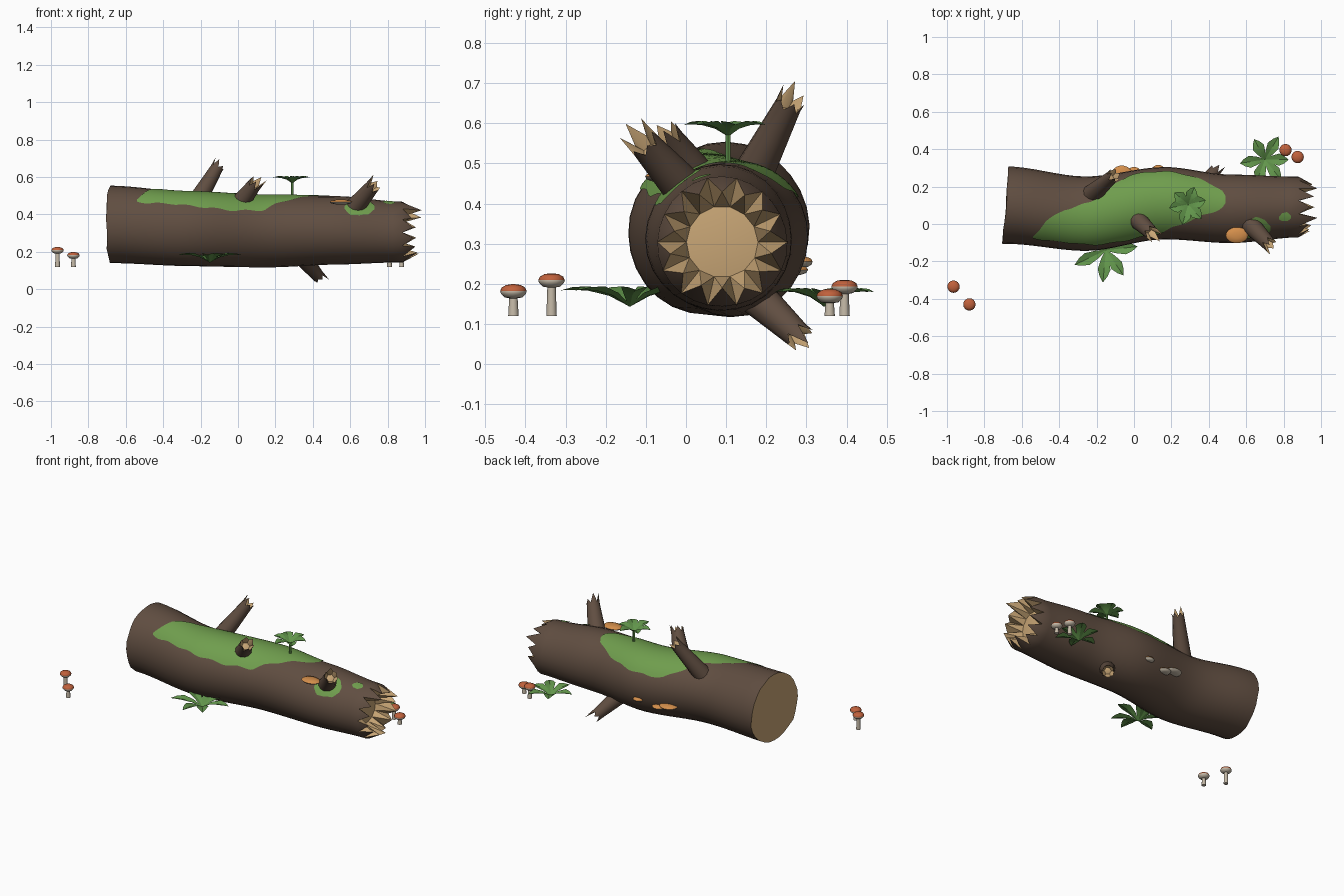
import bpy, bmesh, math, random
from mathutils import Vector

if "Cube" in bpy.data.objects:
    bpy.data.objects.remove(bpy.data.objects["Cube"])

random.seed(4)


def mat(name, rgb):
    m = bpy.data.materials.new(name)
    m.diffuse_color = (*rgb, 1)
    m.use_nodes = True
    m.node_tree.nodes["Principled BSDF"].inputs["Base Color"].default_value = m.diffuse_color
    return m


BARK = mat("bark_brown", (.118, .076, .053))
WOOD = mat("split_wood_tan", (.58, .38, .18))
MOSS = mat("moss_green", (.16, .34, .075))
LEAF = mat("leaf_green", (.12, .30, .07))
CAP = mat("cap_red", (.53, .12, .045))
SHELF = mat("shelf_orange", (.65, .27, .07))
PALE = mat("pale_stem", (.56, .49, .39))


def finish(bm, name, mats, angle=40, recalc=True):
    if recalc:
        bmesh.ops.recalc_face_normals(bm, faces=bm.faces)
    me = bpy.data.meshes.new(name)
    bm.to_mesh(me)
    bm.free()
    for m in mats:
        me.materials.append(m)
    ob = bpy.data.objects.new(name, me)
    bpy.context.collection.objects.link(ob)
    bpy.ops.object.select_all(action='DESELECT')
    ob.select_set(True)
    bpy.context.view_layer.objects.active = ob
    bpy.ops.object.shade_smooth_by_angle(angle=math.radians(angle))
    return ob


def interp(table, x, soft=True):
    """Eased interpolation of rows (x, values...)."""
    x = min(max(x, table[0][0]), table[-1][0])
    for a, b in zip(table, table[1:]):
        if x <= b[0]:
            t = (x - a[0]) / (b[0] - a[0])
            if soft:
                t = t * t * (3 - 2 * t)
            return [p + (q - p) * t for p, q in zip(a[1:], b[1:])]


# Log centre line: x, centre y, centre z, radius
SPINE = [(-.69, .10, .345, .207), (-.26, .053, .324, .199), (.17, .113, .312, .193),
         (.52, .083, .314, .183), (.88, .09, .304, .162)]


def on_log(x, a, off=0.0):
    """Point on the bark; angle a runs from the front over the top."""
    cy, cz, r = interp(SPINE, x)
    r = r * (1 + .012 * math.sin(3 * a + 4 * x)) + off
    return Vector((x, cy - r * math.cos(a), cz + r * math.sin(a)))


def skin(bm, rings):
    n = len(rings[0])
    for r0, r1 in zip(rings, rings[1:]):
        for i in range(n):
            bm.faces.new((r0[i], r0[(i + 1) % n], r1[(i + 1) % n], r1[i]))


def splinter(bm, ring, axis, lengths, tip_scale, inner_scale, depth):
    """Broken end: bark-backed points around a hollow of bare wood."""
    n = len(ring) // 2
    c = sum((v.co for v in ring), Vector()) / len(ring)
    inner = [bm.verts.new(c + (ring[2 * i].co - c) * inner_scale - axis * depth)
             for i in range(n)]
    tips = []
    for i in range(n):
        out = (ring[2 * i + 1].co - c) * (tip_scale * random.uniform(.93, 1.07))
        tips.append(bm.verts.new(c + out + axis * random.uniform(*lengths)))
    heart = bm.verts.new(c - axis * depth * .75)
    for i in range(n):
        j = (i + 1) % n
        a, m, b = ring[2 * i], ring[2 * i + 1], ring[2 * j]
        bm.faces.new((a, m, tips[i]))
        bm.faces.new((m, b, tips[i]))
        for f in ((a, tips[i], inner[i]), (tips[i], b, inner[j]),
                  (tips[i], inner[j], inner[i]), (inner[i], inner[j], heart)):
            bm.faces.new(f).material_index = 1


# Log trunk with sawn left end and splintered right end
SIDES, STEPS = 28, 30
bm = bmesh.new()
rings = []
for k in range(STEPS + 1):
    x = -.685 + 1.565 * k / STEPS
    ring = []
    for i in range(SIDES):
        p = on_log(x, 2 * math.pi * i / SIDES)
        if k == 0:
            p.x += (p.y - .1) * .08 + random.uniform(-.005, .005)
        ring.append(bm.verts.new(p))
    rings.append(ring)
skin(bm, rings)
bm.faces.new(rings[0]).material_index = 1
splinter(bm, rings[-1], Vector((1, 0, 0)), (.045, .11), .76, .55, .05)
finish(bm, "log", [BARK, WOOD])


# Broken branch stubs: base, end, base radius, end radius
def branch(name, a, b, ra, rb):
    a, b = Vector(a), Vector(b)
    axis = (b - a).normalized()
    u = axis.orthogonal().normalized()
    v = axis.cross(u)
    bm = bmesh.new()
    rings = []
    for t in (0, .35, .7, 1):
        r = ra + (rb - ra) * t
        rings.append([bm.verts.new(a.lerp(b, t) + r * (u * math.cos(q) + v * math.sin(q)))
                      for q in (2 * math.pi * i / 12 for i in range(12))])
    skin(bm, rings)
    splinter(bm, rings[-1], axis, (.015, .065), 1.05, .6, .02)
    finish(bm, name, [BARK, WOOD])


branch("branch_back", (-.26, .13, .40), (-.115, .255, .645), .058, .034)
branch("branch_middle", (-.02, .06, .42), (.085, -.04, .555), .056, .038)
branch("branch_right", (.60, .02, .41), (.715, -.10, .545), .056, .038)
branch("branch_under", (.32, .14, .2), (.425, .275, .075), .052, .034)


# Moss: thin sheets hugging the bark, rows of x, lower angle, upper angle
def moss(name, table, steps, rows):
    bm = bmesh.new()
    grid = []
    x0, x1 = table[0][0], table[-1][0]
    for k in range(steps + 1):
        x = x0 + (x1 - x0) * k / steps
        lo, hi = interp(table, x, False)
        wob = 1.5 * math.sin(40 * x)
        grid.append([bm.verts.new(on_log(x, math.radians(lo + wob + (hi - lo) * i / rows), .004))
                     for i in range(rows + 1)])
    for g0, g1 in zip(grid, grid[1:]):
        for i in range(rows):
            bm.faces.new((g0[i], g1[i], g1[i + 1], g0[i + 1]))
    finish(bm, name, [MOSS], recalc=False)


moss("moss_main", [(-.54, 39, 43), (-.475, 37, 72), (-.37, 40, 95), (-.23, 36, 109),
                   (-.13, 33, 130), (-.02, 31, 150), (.14, 34, 149), (.2, 47, 147),
                   (.3, 63, 143), (.35, 72, 138), (.43, 84, 128), (.47, 90, 121),
                   (.49, 98, 109)], 60, 18)
moss("moss_right", [(.57, 40, 46), (.60, 29, 66), (.65, 27, 74), (.70, 31, 68), (.73, 46, 56)], 14, 8)
moss("moss_spot", [(.775, 69, 73), (.79, 64, 79), (.82, 62, 80), (.84, 68, 73)], 8, 4)


# Leafy plants: folded leaves rising from a centre
def plant(name, centre, length, width, rise, count, turn, stem=0):
    c = Vector(centre)
    bm = bmesh.new()
    profile = [(0, 0, .12), (.3, .65, .65), (.6, .95, 1), (.82, 1, .6), (1, .97, 0)]
    for k in range(count):
        a = turn + 2 * math.pi * k / count + random.uniform(-.12, .12)
        d = Vector((math.cos(a), math.sin(a), 0))
        s = Vector((-d.y, d.x, 0))
        ln = length * random.uniform(.9, 1.08)
        rows = []
        for t, h, w in profile:
            mid = c + d * ln * t + Vector((0, 0, rise * h))
            side = s * width * w / 2
            lift = Vector((0, 0, width * w * .16))
            rows.append([bm.verts.new(p) for p in (mid - side + lift, mid, mid + side + lift)])
        for r0, r1 in zip(rows, rows[1:]):
            for i in range(2):
                bm.faces.new((r0[i], r1[i], r1[i + 1], r0[i + 1]))
    bmesh.ops.remove_doubles(bm, verts=bm.verts, dist=1e-5)
    if stem:
        rings = [[bm.verts.new(c + Vector((.007 * math.cos(q), .007 * math.sin(q), z)))
                  for q in (2 * math.pi * i / 6 for i in range(6))] for z in (-stem, .005)]
        skin(bm, rings)
    finish(bm, name, [LEAF], 20, recalc=False)


plant("plant_top", (.29, .105, .567), .105, .065, .03, 6, .3, .08)
plant("plant_front", (-.15, -.14, .143), .175, .068, .042, 7, .05)
plant("plant_back", (.70, .345, .143), .135, .065, .038, 6, .05)


# Turned shapes: profile rows are radius, height, material slot of the band above
def lathe(name, profile, centre, mats, stretch=(1, 1), sides=16):
    bm = bmesh.new()
    c = Vector(centre)
    rings = [[bm.verts.new(c + Vector((r * stretch[0] * math.cos(q), r * stretch[1] * math.sin(q), z)))
              for q in (2 * math.pi * i / sides for i in range(sides))] for r, z, _ in profile]
    for k in range(len(rings) - 1):
        have = set(bm.faces)
        skin(bm, rings[k:k + 2])
        for f in set(bm.faces) - have:
            f.material_index = profile[k][2]
    bm.faces.new(rings[0]).material_index = profile[0][2]
    bm.faces.new(rings[-1]).material_index = profile[-1][2]
    finish(bm, name, mats, 50)


# Small toadstools on the ground
for i, (x, y, top) in enumerate([(-.965, -.335, .226), (-.88, -.43, .199),
                                 (.81, .395, .21), (.875, .358, .187)]):
    h = top - .12
    lathe("toadstool_%d" % (i + 1),
          [(.013, 0, 0), (.0105, h - .035, 0), (.022, h - .033, 0), (.031, h - .024, 0),
           (.033, h - .017, 1), (.029, h - .008, 1), (.018, h - .002, 1), (.005, h, 1)],
          (x, y, .12), [PALE, CAP])

# Shelf fungi growing from the bark
for i, (x, y, z, rx, ry) in enumerate([(.55, -.06, .467, .06, .043), (-.065, .265, .255, .055, .048),
                                       (.0, .27, .235, .04, .035), (.13, .292, .255, .032, .024)]):
    lathe("shelf_fungus_%d" % (i + 1),
          [(.45, -.013, 0), (.85, -.008, 0), (1, 0, 1), (.85, .007, 1), (.4, .012, 1), (.1, .013, 1)],
          (x, y, z), [PALE, SHELF], (rx, ry), 18)
